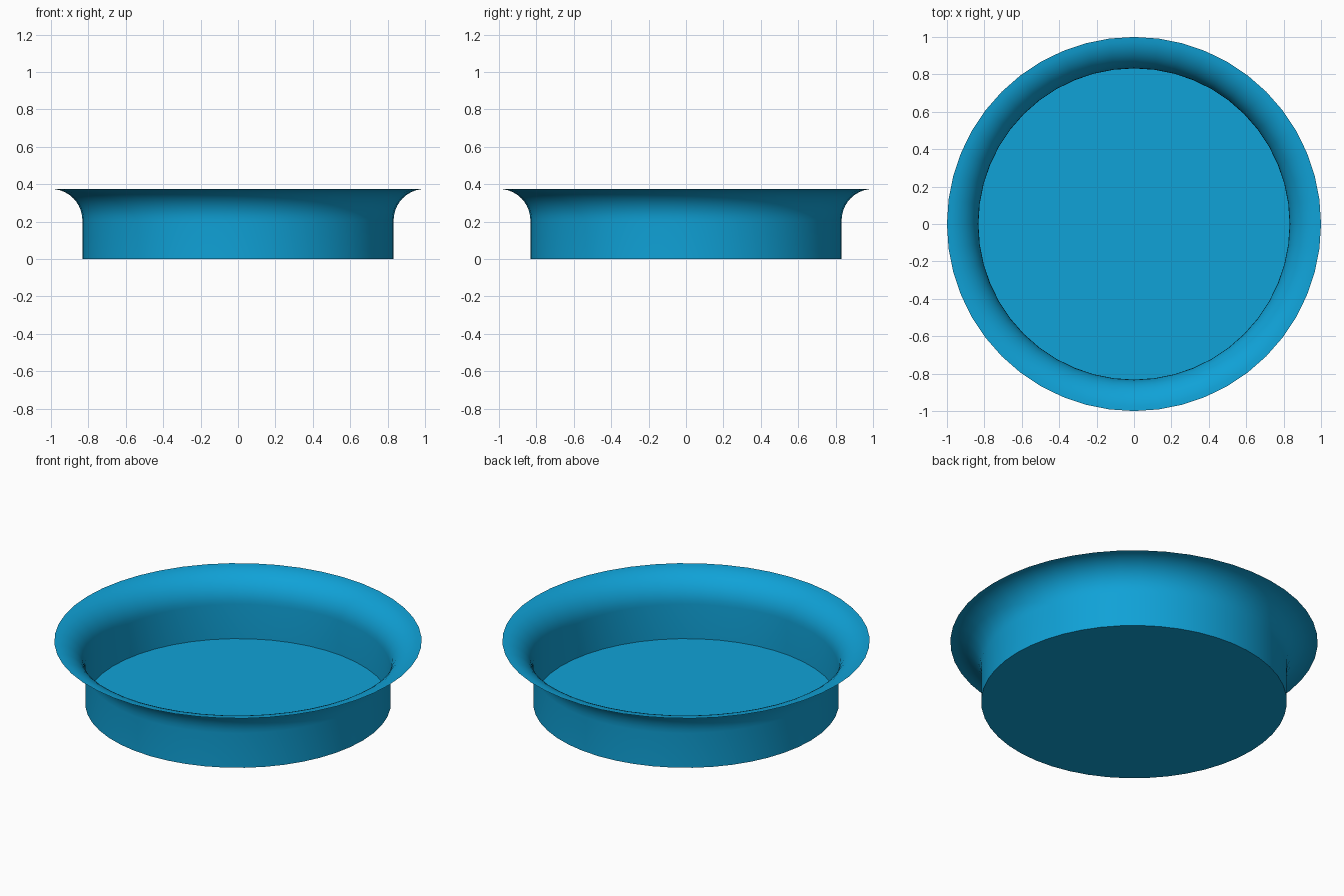
import bpy, bmesh, math

if "Cube" in bpy.data.objects:
    bpy.data.objects.remove(bpy.data.objects["Cube"])

SIDES = 48
WALL_R, HEIGHT, LIP_R = 0.832, 0.375, 0.168
ARC_STEPS = 10

# Half profile (radius, height): straight wall, then quarter-round flared lip
profile = [(WALL_R, 0.0)]
for i in range(ARC_STEPS + 1):
    a = math.pi / 2 * i / ARC_STEPS
    profile.append((1.0 - LIP_R * math.cos(a), HEIGHT - LIP_R + LIP_R * math.sin(a)))

bm = bmesh.new()
rings = [[bm.verts.new((r * math.cos(math.tau * k / SIDES),
                        r * math.sin(math.tau * k / SIDES), z))
          for k in range(SIDES)] for r, z in profile]

# Thin sheet wall and lip
for low, high in zip(rings, rings[1:]):
    for k in range(SIDES):
        n = (k + 1) % SIDES
        bm.faces.new((low[k], low[n], high[n], high[k]))

# Flat floor
bm.faces.new(rings[0][::-1])

mesh = bpy.data.meshes.new("flared_dish")
bm.to_mesh(mesh)
bm.free()
dish = bpy.data.objects.new("flared_dish", mesh)
bpy.context.collection.objects.link(dish)

# Blue finish
blue = bpy.data.materials.new("blue")
blue.diffuse_color = (0.005, 0.36, 0.68, 1.0)
blue.use_nodes = True
blue.node_tree.nodes["Principled BSDF"].inputs["Base Color"].default_value = blue.diffuse_color
mesh.materials.append(blue)

# Smooth wall and lip, crisp floor edge
bpy.context.view_layer.objects.active = dish
dish.select_set(True)
bpy.ops.object.shade_smooth_by_angle(angle=math.radians(35))
